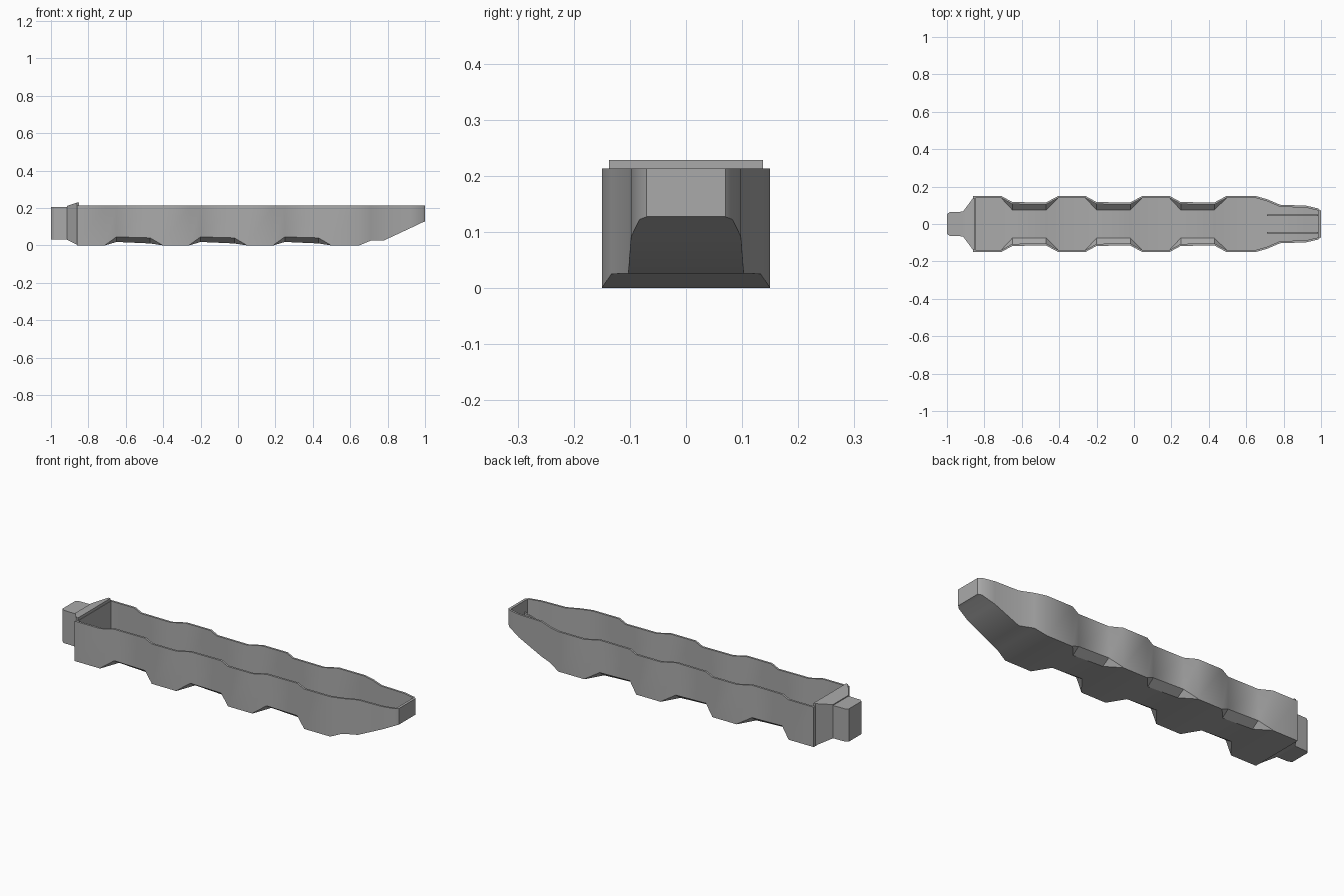
import bpy, bmesh, math

cube = bpy.data.objects.get("Cube")
if cube:
    bpy.data.objects.remove(cube, do_unlink=True)

grey = bpy.data.materials.new("plain grey")
grey.use_nodes = True
colour = (0.4, 0.4, 0.4, 1)
grey.diffuse_color = colour
grey.node_tree.nodes["Principled BSDF"].inputs["Base Color"].default_value = colour

TOP, WALL, FLOOR = 0.213, 0.011, 0.012


def finish(name, bm):
    bmesh.ops.recalc_face_normals(bm, faces=bm.faces)
    mesh = bpy.data.meshes.new(name)
    bm.to_mesh(mesh)
    bm.free()
    mesh.materials.append(grey)
    obj = bpy.data.objects.new(name, mesh)
    bpy.context.collection.objects.link(obj)
    bpy.ops.object.select_all(action="DESELECT")
    obj.select_set(True)
    bpy.context.view_layer.objects.active = obj
    bpy.ops.object.shade_smooth_by_angle(angle=math.radians(32))
    return obj


def loft(name, rings):
    """Skin a row of closed rings and cap both ends."""
    bm = bmesh.new()
    rows = [[bm.verts.new(p) for p in ring] for ring in rings]
    n = len(rows[0])
    for a, b in zip(rows, rows[1:]):
        for i in range(n):
            j = (i + 1) % n
            bm.faces.new((a[i], a[j], b[j], b[i]))
    bm.faces.new(rows[0])
    bm.faces.new(rows[-1])
    return finish(name, bm)


def trough_ring(x, w, flat, zb, zs):
    """U-shaped section: half width, flat floor half width, floor and chamfer heights."""
    wi = w - WALL
    fi = min(flat, wi)
    half = [(w, TOP), (w, zs), (flat, zb)]
    inner = [(fi, zb + FLOOR), (wi, zs + FLOOR), (wi, TOP)]
    mirror = lambda pts: [(-y, z) for y, z in reversed(pts)]
    pts = half + mirror(half) + mirror(inner) + inner
    # order runs round the outside, then back along the inside
    outer = half + mirror(half)
    inside = mirror(inner[::-1]) + inner
    inside = [(-y, z) for y, z in inner[::-1]] + inner
    return [(x, y, z) for y, z in outer + inside]


def block_ring(x, w, z0, z1):
    return [(x, -w, z0), (x, w, z0), (x, w, z1), (x, -w, z1)]


# Scalloped open body: three waists between four wide bays
stations = [(-0.86, 0.15, 0.15, 0, 0.002)]
for start in (-0.71, -0.26, 0.19):
    stations += [
        (start, 0.15, 0.15, 0, 0.002),
        (start + 0.06, 0.117, 0.075, 0.018, 0.045),
        (start + 0.24, 0.115, 0.075, 0.01, 0.04),
        (start + 0.305, 0.15, 0.15, 0, 0.002),
    ]
# Tapered nose with a rising underside
stations += [
    (0.65, 0.15, 0.15, 0, 0.002),
    (0.71, 0.133, 0.133, 0.025, 0.027),
    (0.78, 0.103, 0.103, 0.026, 0.028),
    (0.92, 0.098, 0.098, 0.091, 0.093),
    (0.985, 0.083, 0.083, 0.122, 0.124),
    (1.0, 0.07, 0.07, 0.127, 0.129),
]
loft("body_trough", [trough_ring(*s) for s in stations])

# End walls
loft("nose_wall", [block_ring(0.986, 0.08, 0.124, TOP),
                   block_ring(1.0, 0.07, 0.128, TOP)])
loft("rear_wall", [block_ring(-0.86, 0.145, 0.002, TOP),
                   block_ring(-0.848, 0.145, 0.002, TOP)])

# Rear connector: small block that flares out to meet the body
loft("rear_connector", [
    block_ring(-1.0, 0.053, 0.03, 0.205),
    block_ring(-0.985, 0.064, 0.03, 0.205),
    block_ring(-0.91, 0.066, 0.03, 0.205)])
loft("rear_flare", [
    block_ring(-0.915, 0.066, 0.03, 0.21),
    block_ring(-0.862, 0.137, 0.004, 0.228),
    block_ring(-0.85, 0.137, 0.004, 0.228)])

# Low guide rails on the nose ramp
for side, name in ((1, "left_nose_rail"), (-1, "right_nose_rail")):
    y = side * 0.046
    rail = []
    for x, z in ((0.71, 0.03), (0.78, 0.035), (0.985, 0.128)):
        rail.append([(x, y - 0.004, z), (x, y + 0.004, z),
                     (x, y + 0.004, z + 0.025), (x, y - 0.004, z + 0.025)])
    loft(name, rail)
